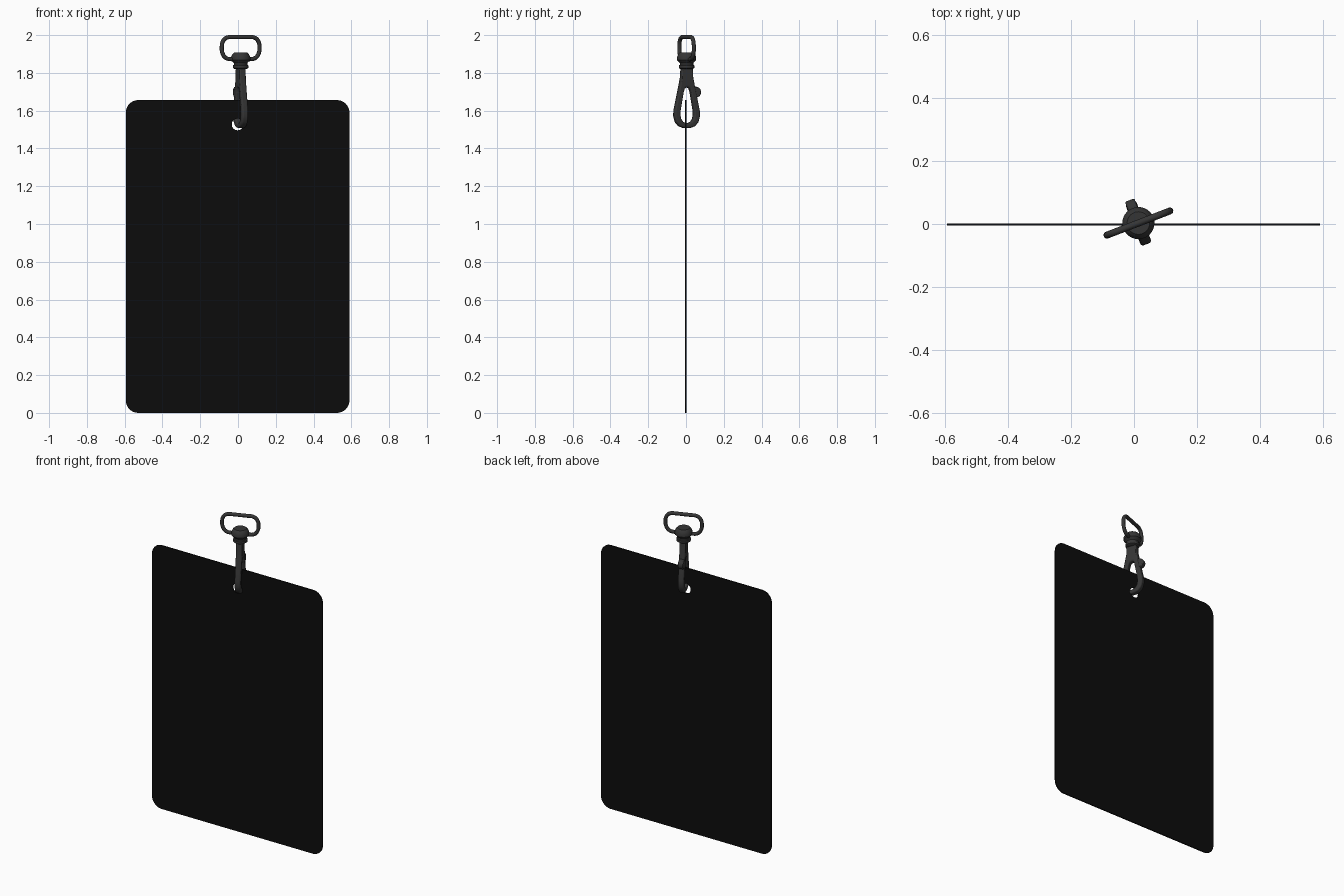
import bpy, bmesh
from math import sin, cos, pi, radians
from mathutils import Matrix

if "Cube" in bpy.data.objects:
    bpy.data.objects.remove(bpy.data.objects["Cube"])


def material(name, c):
    m = bpy.data.materials.new(name)
    m.diffuse_color = (c, c, c, 1)
    m.use_nodes = True
    m.node_tree.nodes["Principled BSDF"].inputs["Base Color"].default_value = m.diffuse_color
    return m


black = material("card black", 0.0037)
metal = material("dark metal", 0.036)

# The whole clip is turned a little about the vertical axis
CLIP = Matrix.Translation((0.014, 0.003, 0)) @ Matrix.Rotation(radians(21), 4, 'Z')


def select(ob):
    bpy.ops.object.select_all(action='DESELECT')
    ob.select_set(True)
    bpy.context.view_layer.objects.active = ob


def add_mesh(name, bm, mat, matrix):
    bmesh.ops.recalc_face_normals(bm, faces=bm.faces)
    me = bpy.data.meshes.new(name)
    bm.to_mesh(me)
    bm.free()
    ob = bpy.data.objects.new(name, me)
    bpy.context.collection.objects.link(ob)
    me.materials.append(mat)
    ob.matrix_world = matrix
    select(ob)
    bpy.ops.object.shade_smooth_by_angle(angle=radians(40))
    return ob


def add_curve(name, cu, mat, matrix):
    ob = bpy.data.objects.new(name, cu)
    bpy.context.collection.objects.link(ob)
    cu.materials.append(mat)
    ob.matrix_world = matrix
    select(ob)
    bpy.ops.object.convert(target='MESH')
    bpy.ops.object.shade_smooth_by_angle(angle=radians(40))
    return bpy.context.object


def mirrored(half):
    """Close a half profile that starts and ends on the centre line."""
    return half + [(-x, z) for x, z in half[-2:0:-1]]


def arc(cx, cy, r, a0, a1, n):
    return [(cx + r * cos(a0 + (a1 - a0) * i / n), cy + r * sin(a0 + (a1 - a0) * i / n))
            for i in range(n + 1)]


# Card: rounded rectangle with a punched hole
W, H, R = 0.592, 1.656, 0.066
outline = []
for k, (cx, cy) in enumerate([(W - R, H - R), (R - W, H - R), (R - W, R), (W - R, R)]):
    outline += arc(cx, cy, R, k * pi / 2, (k + 1) * pi / 2, 8)
hole = arc(0, 1.527, 0.031, 0, 2 * pi, 32)[:-1]
cu = bpy.data.curves.new("card", 'CURVE')
cu.dimensions = '2D'
cu.fill_mode = 'BOTH'
cu.extrude = 0.0035
for pts in (outline, hole):
    sp = cu.splines.new('POLY')
    sp.points.add(len(pts) - 1)
    for p, (x, y) in zip(sp.points, pts):
        p.co = (x, y, 0, 1)
    sp.use_cyclic_u = True
add_curve("card", cu, black, Matrix.Translation((-0.002, -0.002, 0)) @ Matrix.Rotation(pi / 2, 4, 'X'))

# Strap ring: D-shaped wire loop
ring = mirrored([(0, 1.872), (0.05, 1.872), (0.085, 1.88), (0.103, 1.905), (0.107, 1.935),
                 (0.1, 1.968), (0.08, 1.986), (0.04, 1.989), (0, 1.989)])
cu = bpy.data.curves.new("strap_ring", 'CURVE')
cu.dimensions = '3D'
cu.bevel_depth = 0.011
cu.bevel_resolution = 3
cu.resolution_u = 5
sp = cu.splines.new('BEZIER')
sp.bezier_points.add(len(ring) - 1)
for p, (x, z) in zip(sp.bezier_points, ring):
    p.co = (x, 0, z)
    p.handle_left_type = p.handle_right_type = 'AUTO'
sp.use_cyclic_u = True
add_curve("strap_ring", cu, metal, CLIP)

# Swivel: turned barrel with a collar below it
profile = [(0, 1.907), (0.036, 1.907), (0.043, 1.9), (0.051, 1.884), (0.051, 1.868), (0.036, 1.852),
           (0.036, 1.843), (0.041, 1.84), (0.041, 1.826), (0.032, 1.82), (0, 1.82)]
bm = bmesh.new()
vs = [bm.verts.new((r, 0, z)) for r, z in profile]
es = [bm.edges.new(p) for p in zip(vs, vs[1:])]
bmesh.ops.spin(bm, geom=vs + es, cent=(0, 0, 0), axis=(0, 0, 1), angle=2 * pi, steps=32)
bmesh.ops.remove_doubles(bm, verts=bm.verts, dist=1e-5)
add_mesh("swivel", bm, metal, CLIP)

# Hook: tapered shank opening into a teardrop loop
outer = mirrored([(0, 1.83), (0.03, 1.83), (0.033, 1.78), (0.045, 1.72), (0.06, 1.65), (0.071, 1.6),
                  (0.072, 1.57), (0.064, 1.54), (0.045, 1.518), (0.02, 1.509), (0, 1.507)])
inner = mirrored([(0, 1.722), (0.008, 1.721), (0.015, 1.715), (0.02, 1.7), (0.029, 1.65), (0.037, 1.605),
                  (0.039, 1.58), (0.034, 1.556), (0.023, 1.541), (0.01, 1.535), (0, 1.533)])
bm = bmesh.new()
loops = [[bm.verts.new((x, y, z)) for y, z in pts]
         for x, pts in ((-0.018, outer), (0.018, outer), (0.018, inner), (-0.018, inner))]
n = len(outer)
for a, b in zip(loops, loops[1:] + loops[:1]):
    for i in range(n):
        j = (i + 1) % n
        bm.faces.new((a[i], a[j], b[j], b[i]))
hook = add_mesh("hook", bm, metal, CLIP)
bev = hook.modifiers.new("rounding", 'BEVEL')
bev.width = 0.009
bev.segments = 3
bev.limit_method = 'ANGLE'
bev.angle_limit = radians(60)
bev.use_clamp_overlap = False

# Thumb lever: round tab on the back of the hook
bm = bmesh.new()
bmesh.ops.create_cone(bm, cap_ends=True, segments=24, radius1=0.029, radius2=0.029, depth=0.032,
                      matrix=Matrix.Translation((0, 0.049, 1.698)) @ Matrix.Rotation(pi / 2, 4, 'Y'))
lever = add_mesh("thumb_lever", bm, metal, CLIP)
bev = lever.modifiers.new("rounding", 'BEVEL')
bev.width = 0.005
bev.segments = 2
bev.limit_method = 'ANGLE'
